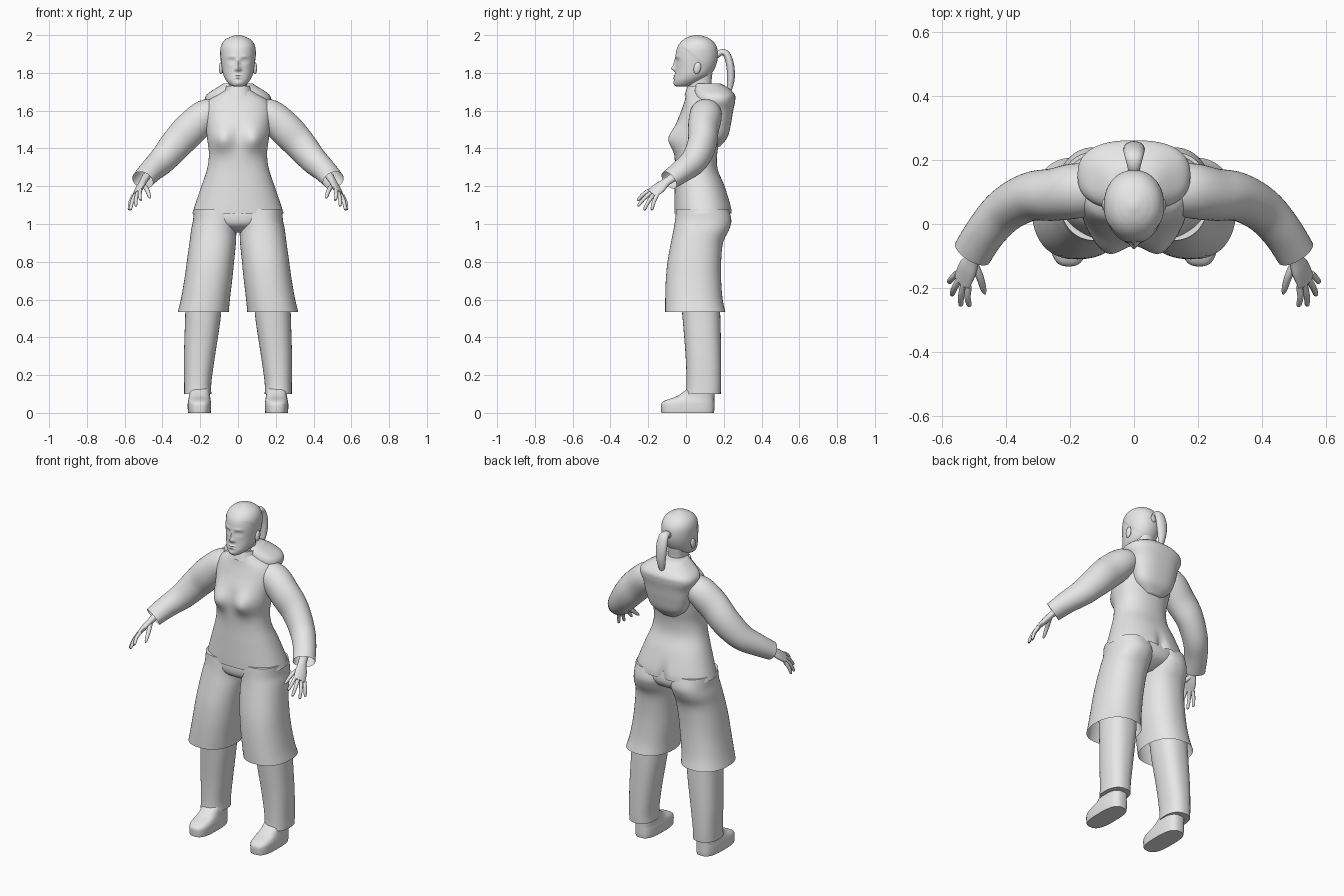
import bpy, bmesh
from math import sin, cos, pi, exp, copysign, radians
from mathutils import Vector, Matrix

if "Cube" in bpy.data.objects:
    bpy.data.objects.remove(bpy.data.objects["Cube"])

grey = bpy.data.materials.new("plain grey")
grey.use_nodes = True
grey.diffuse_color = (0.8, 0.8, 0.8, 1)
grey.node_tree.nodes["Principled BSDF"].inputs["Base Color"].default_value = (0.8, 0.8, 0.8, 1)


def finish(name, bm, mirror):
    """Turn a bmesh into a smooth-shaded object, mirrored to the other side if asked."""
    bmesh.ops.recalc_face_normals(bm, faces=bm.faces)
    mesh = bpy.data.meshes.new(name)
    bm.to_mesh(mesh)
    bm.free()
    mesh.materials.append(grey)
    obj = bpy.data.objects.new(name, mesh)
    bpy.context.collection.objects.link(obj)
    bpy.ops.object.select_all(action='DESELECT')
    obj.select_set(True)
    bpy.context.view_layer.objects.active = obj
    bpy.ops.object.shade_smooth_by_angle(angle=radians(50))
    if mirror:
        obj.modifiers.new("mirror", 'MIRROR').use_mirror_merge = False
    return obj


def spline(rows, steps):
    """Smooth curve through rows of numbers."""
    rows = [Vector(r) for r in rows]
    out = []
    for i in range(len(rows) - 1):
        b, c = rows[i], rows[i + 1]
        a, d = rows[max(i - 1, 0)], rows[min(i + 2, len(rows) - 1)]
        for k in range(steps):
            t = k / steps
            out.append(0.5 * (2 * b + (c - a) * t + (2 * a - 5 * b + 4 * c - d) * t * t
                              + (3 * b - a - 3 * c + d) * t ** 3))
    return out + [rows[-1]]


def skin(name, rings, caps, mirror, sculpt=None):
    """Bridge rings of points; caps names the closed ends."""
    bm = bmesh.new()
    loops = [[bm.verts.new(p) for p in ring] for ring in rings]
    n = len(loops[0])
    for low, high in zip(loops, loops[1:]):
        for i in range(n):
            j = (i + 1) % n
            bm.faces.new((low[i], low[j], high[j], high[i]))
    if "start" in caps:
        bm.faces.new(loops[0][::-1])
    if "end" in caps:
        bm.faces.new(loops[-1])
    if sculpt:
        for v in bm.verts:
            sculpt(v.co)
    return finish(name, bm, mirror)


def soft(value, power):
    return copysign(abs(value) ** power, value)


def loft(name, rows, sides=48, steps=5, caps="", mirror=False, power=0.9, sculpt=None):
    """Stack of rounded sections: height, centre x, half width, front y, back y."""
    rings = []
    for z, cx, hw, front, back in spline(rows, steps):
        angles = [2 * pi * i / sides for i in range(sides)]
        rings.append([(cx + hw * soft(cos(a), power),
                       (front + back) / 2 + (back - front) / 2 * soft(sin(a), power), z) for a in angles])
    return skin(name, rings, caps, mirror, sculpt)


def tube(name, rows, side=None, sides=16, steps=5, caps="", mirror=False):
    """Oval tube along a path: x, y, z, radius across, radius in depth."""
    path = spline(rows, steps)
    rings = []
    for i, row in enumerate(path):
        centre = Vector(row[:3])
        ahead, behind = path[min(i + 1, len(path) - 1)], path[max(i - 1, 0)]
        t = (Vector(ahead[:3]) - Vector(behind[:3])).normalized()
        u = side - t * side.dot(t) if side else t.cross(Vector((0, 0, 1)))
        u.normalize()
        v = u.cross(t)
        rings.append([centre + u * row[3] * cos(2 * pi * k / sides) + v * row[4] * sin(2 * pi * k / sides)
                      for k in range(sides)])
    return skin(name, rings, caps, mirror)


def bump(co, x, z, sx, sz):
    return exp(-((abs(co.x) - x) / sx) ** 2 - ((co.z - z) / sz) ** 2)


# Jacket body with bust and seat
def shape_body(co):
    if co.y < 0.06:
        co.y -= 0.045 * bump(co, 0.085, 1.45, 0.06, 0.065)
    else:
        co.y -= 0.03 * bump(co, 0, 1.04, 0.025, 0.08)


loft("jacket_body", [
    (1.055, 0, .242, -.062, .245), (1.1, 0, .228, -.062, .238), (1.2, 0, .194, -.06, .205),
    (1.29, 0, .164, -.058, .168), (1.37, 0, .154, -.06, .165), (1.45, 0, .163, -.06, .18),
    (1.53, 0, .172, -.05, .195), (1.6, 0, .178, -.025, .2), (1.65, 0, .16, -.008, .2),
    (1.685, 0, .11, 0, .185), (1.71, 0, .07, .005, .17)], sides=80, steps=6, caps="end", sculpt=shape_body)

# Sleeves, open at the cuff
tube("sleeve", [
    (.08, .1, 1.61, .06, .05), (.165, .105, 1.58, .085, .082), (.25, .092, 1.505, .082, .09),
    (.325, .085, 1.425, .076, .085), (.4, .045, 1.338, .07, .074), (.46, -.02, 1.282, .064, .062),
    (.505, -.09, 1.232, .062, .052)], sides=32, caps="start", mirror=True)

# Hood lying on the upper back, and the collar
loft("hood", [
    (1.41, 0, .05, .12, .18), (1.46, 0, .11, .1, .22), (1.53, 0, .138, .08, .238),
    (1.6, 0, .155, .06, .25), (1.65, 0, .176, .045, .26), (1.685, 0, .165, .04, .258),
    (1.72, 0, .115, .04, .225), (1.745, 0, .075, .05, .18)], caps="start end", power=0.8)
loft("collar", [(1.68, 0, .085, -.008, .17), (1.705, 0, .073, 0, .165), (1.73, 0, .068, .008, .16)], caps="end")

# Hands
spread = Vector((.585, .675, -.45))
knuckles = Vector((.535, -.175, 1.164))
tube("palm", [
    (.485, -.06, 1.252, .026, .022), (.503, -.105, 1.222, .025, .018),
    (.52, -.14, 1.193, .036, .017), (.538, -.182, 1.16, .036, .011)],
    side=spread, caps="start end", mirror=True)
tips = {"index_finger": (.515, -.257, 1.125), "middle_finger": (.542, -.255, 1.095),
        "ring_finger": (.57, -.222, 1.075), "little_finger": (.578, -.182, 1.075)}
for k, (name, tip) in enumerate(tips.items()):
    base = knuckles + spread * (0.02 * k - 0.03)
    tip = Vector(tip)
    middle = base.lerp(tip, 0.5) + Vector((.004, -.002, .004))
    tube(name, [(*base, .011, .011), (*middle, .01, .01), (*base.lerp(tip, 0.93), .008, .008), (*tip, .003, .003)],
         side=spread, sides=10, steps=3, caps="start end", mirror=True)
tube("thumb", [(.505, -.115, 1.21, .013, .014), (.482, -.165, 1.182, .012, .012),
               (.47, -.205, 1.148, .009, .009), (.466, -.218, 1.136, .003, .003)],
     side=spread, sides=10, steps=3, caps="start end", mirror=True)

# Wide knee-length trousers
loft("trouser_seat", [
    (.955, 0, .07, .02, .14), (.99, 0, .15, -.04, .205), (1.03, 0, .215, -.055, .228),
    (1.09, 0, .215, -.05, .222)], caps="start end")
loft("trouser_leg", [
    (1.08, .118, .116, -.052, .225), (1.02, .12, .118, -.058, .24), (.97, .128, .12, -.066, .228),
    (.9, .134, .123, -.08, .196), (.8, .146, .125, -.098, .186), (.7, .158, .127, -.107, .186),
    (.6, .173, .13, -.11, .194), (.535, .184, .135, -.11, .208)],
    caps="start", mirror=True, power=0.88)

# Lower legs and shoes
loft("lower_leg", [
    (.64, .18, .096, -.03, .175), (.5, .186, .094, -.018, .182), (.3, .204, .082, -.002, .186),
    (.16, .213, .072, .003, .186), (.1, .213, .072, 0, .184)],
    caps="start end", mirror=True, power=0.85)
loft("shoe", [
    (0, .204, .06, -.13, .148), (.02, .204, .062, -.132, .15), (.05, .204, .062, -.13, .15),
    (.068, .204, .059, -.105, .15), (.09, .204, .056, -.045, .15), (.13, .206, .054, .01, .15)],
    caps="start end", mirror=True, power=0.7, steps=4)


# Head with face relief: x, z, spread x, spread z, height
features = [
    (0, 1.823, .012, .013, .022), (0, 1.85, .009, .022, .01), (.013, 1.817, .007, .007, .006),
    (.033, 1.862, .018, .011, -.011), (.034, 1.861, .012, .006, .007), (.036, 1.887, .024, .007, .004),
    (0, 1.786, .02, .0045, .008), (0, 1.773, .017, .0045, .008), (0, 1.746, .018, .012, .005)]


def shape_head(co):
    if co.y < 0.03:
        co.y -= sum(h * bump(co, x, z, sx, sz) for x, z, sx, sz, h in features)
    # slight step at the hairline
    line = 1.935 - 0.9 * max(co.y + 0.01, 0)
    if co.z > line and co.z < 1.985:
        co.x *= 1.03


loft("neck", [(1.66, 0, .056, .02, .15), (1.73, 0, .05, .012, .135), (1.8, 0, .055, .01, .14)])
loft("head", [
    (1.727, 0, .022, -.05, 0), (1.737, 0, .042, -.06, .04), (1.76, 0, .063, -.063, .09),
    (1.79, 0, .078, -.058, .13), (1.83, 0, .086, -.055, .155), (1.88, 0, .091, -.056, .168),
    (1.93, 0, .09, -.048, .165), (1.965, 0, .076, -.026, .145), (1.988, 0, .048, .006, .112),
    (2, 0, .012, .045, .07)], sides=96, steps=8, caps="start end", power=0.95, sculpt=shape_head)

# Ears
bm = bmesh.new()
place = Matrix.Translation((.09, .06, 1.825)) @ Matrix.Rotation(radians(-12), 4, 'X')
bmesh.ops.create_uvsphere(bm, u_segments=16, v_segments=12, radius=1,
                          matrix=place @ Matrix.Diagonal((.011, .019, .032, 1)))
finish("ear", bm, True)

# Ponytail
tube("ponytail", [
    (0, .155, 1.885, .016, .016), (0, .185, 1.908, .022, .016), (0, .215, 1.898, .03, .019),
    (0, .234, 1.84, .034, .021), (0, .238, 1.77, .028, .02), (0, .23, 1.71, .016, .013),
    (0, .224, 1.685, .004, .004)], side=Vector((1, 0, 0)), caps="start end")
